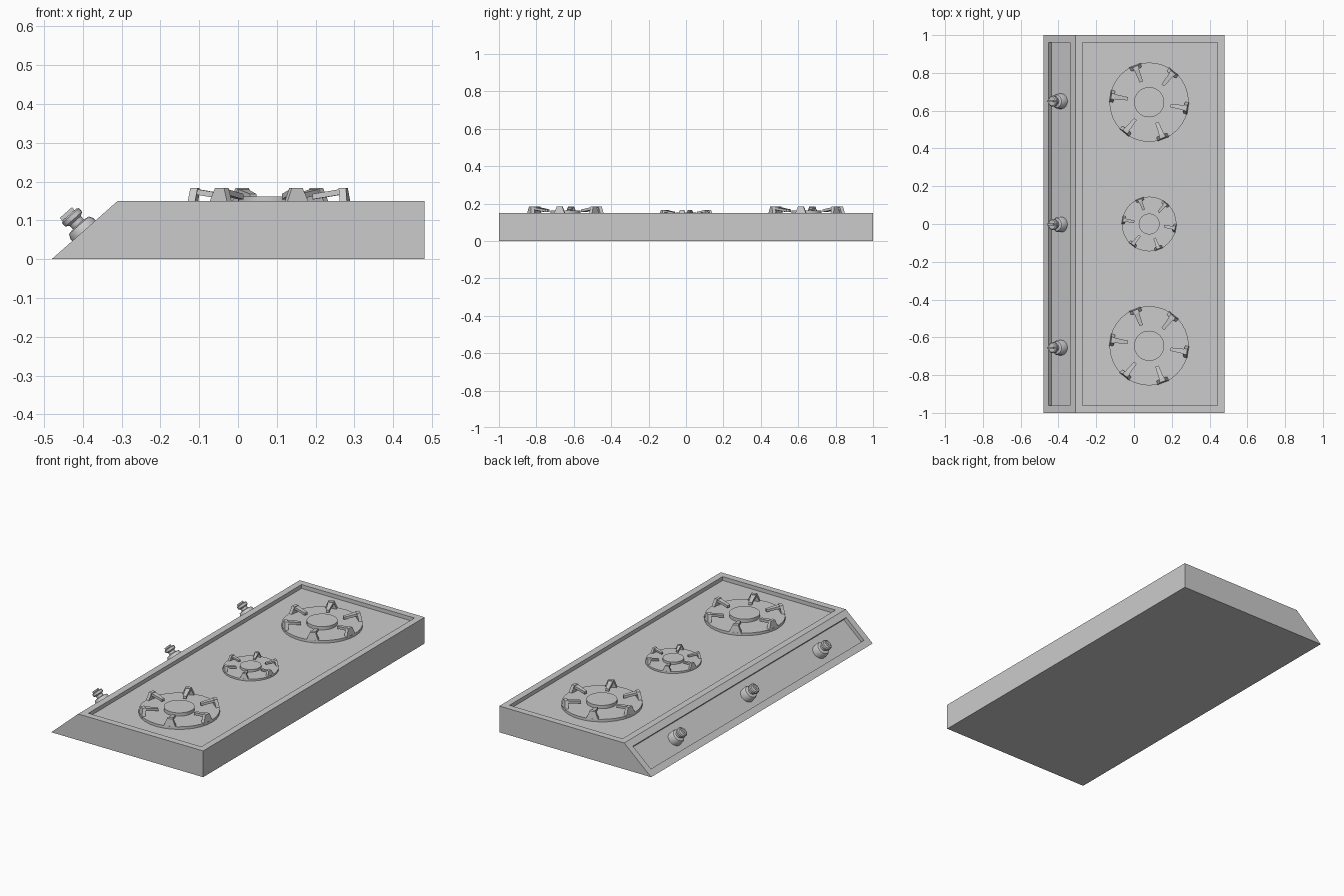
import bpy, bmesh
from math import radians, atan2
from mathutils import Matrix, Vector

cube = bpy.data.objects.get("Cube")
if cube:
    bpy.data.objects.remove(cube, do_unlink=True)

COLOUR = (0.6, 0.6, 0.6, 1)
grey = bpy.data.materials.new("light_grey")
grey.use_nodes = True
grey.diffuse_color = COLOUR
grey.node_tree.nodes["Principled BSDF"].inputs["Base Color"].default_value = COLOUR

FLOOR = 0.128          # height of the sunken hob surface
SUNK = 0.022           # depth of both recesses


def finish(name, bm, matrix=Matrix(), smooth=False):
    bmesh.ops.recalc_face_normals(bm, faces=bm.faces)
    mesh = bpy.data.meshes.new(name)
    bm.to_mesh(mesh)
    bm.free()
    mesh.materials.append(grey)
    obj = bpy.data.objects.new(name, mesh)
    bpy.context.collection.objects.link(obj)
    obj.matrix_world = matrix
    if smooth:
        bpy.ops.object.select_all(action="DESELECT")
        obj.select_set(True)
        bpy.context.view_layer.objects.active = obj
        bpy.ops.object.shade_smooth_by_angle(angle=radians(35))
    return obj


def lathe(bm, profile, steps=32):
    verts = [bm.verts.new((r, 0, z)) for r, z in profile]
    edges = [bm.edges.new(pair) for pair in zip(verts, verts[1:])]
    bmesh.ops.spin(bm, geom=verts + edges, cent=(0, 0, 0), axis=(0, 0, 1),
                   angle=radians(360), steps=steps)
    bmesh.ops.remove_doubles(bm, verts=bm.verts, dist=0.0001)


def loft(bm, start, end):
    """Closed solid between two matching outlines."""
    a = [bm.verts.new(p) for p in start]
    b = [bm.verts.new(p) for p in end]
    bm.faces.new(a)
    bm.faces.new(b[::-1])
    for i in range(len(a)):
        j = (i + 1) % len(a)
        bm.faces.new((a[i], b[i], b[j], a[j]))


# Wedge body with a sunken hob surface and a sunken control panel
bm = bmesh.new()
outline = [(-0.48, 0), (0.48, 0), (0.48, 0.15), (-0.31, 0.15)]
loft(bm, [(x, -1, z) for x, z in outline], [(x, 1, z) for x, z in outline])
bmesh.ops.recalc_face_normals(bm, faces=bm.faces)
panels = [f for f in bm.faces if f.normal.z > 0.5]
bmesh.ops.inset_individual(bm, faces=panels, thickness=0.038, use_even_offset=True)
bmesh.ops.inset_individual(bm, faces=panels, thickness=0, depth=-SUNK)
finish("hob_body", bm)


# One pan support: a tapered foot and an arm that slopes inward
def pan_support(bm):
    def foot(r_low, r_high):
        return [(r_low, -0.033, 0.01), (r_low, 0.033, 0.01),
                (r_high, 0.015, 0.055), (r_high, -0.015, 0.055)]

    def bar(r, half, low, high):
        return [(r, -half, low), (r, half, low), (r, half, high), (r, -half, high)]

    loft(bm, foot(0.209, 0.203), foot(0.19, 0.184))
    loft(bm, bar(0.2, 0.014, 0.04, 0.0545), bar(0.115, 0.009, 0.026, 0.04))


# Burners: plate, cap and six supports
def burner(label, y, scale):
    place = Matrix.Translation((0.08, y, FLOOR)) @ Matrix.Scale(scale, 4)
    bm = bmesh.new()
    lathe(bm, [(0, 0), (0.21, 0), (0.21, 0.015), (0, 0.015)])
    finish(label + "_burner_plate", bm, place, True)
    bm = bmesh.new()
    lathe(bm, [(0, 0.01), (0.08, 0.01), (0.08, 0.034), (0, 0.034)])
    finish(label + "_burner_cap", bm, place, True)
    bm = bmesh.new()
    for k in range(6):
        old = set(bm.verts)
        pan_support(bm)
        bmesh.ops.rotate(bm, verts=[v for v in bm.verts if v not in old],
                         cent=(0, 0, 0), matrix=Matrix.Rotation(radians(60 * k - 9), 3, "Z"))
    finish(label + "_pan_supports", bm, place)


burner("rear", 0.645, 1)
burner("middle", 0, 0.69)
burner("front", -0.645, 1)

# Control knobs standing square to the sloped panel
tilt = Matrix.Rotation(-atan2(0.15, 0.17), 4, "Y")
out = tilt @ Vector((0, 0, 1))
for label, y in (("rear", 0.65), ("middle", -0.003), ("front", -0.655)):
    place = Matrix.Translation(Vector((-0.397, y, 0.073)) - out * SUNK) @ tilt
    bm = bmesh.new()
    lathe(bm, [(0, -0.002), (0.04, -0.002), (0.04, 0.03), (0.034, 0.041), (0.019, 0.044),
               (0.019, 0.056), (0.029, 0.062), (0.029, 0.074), (0.024, 0.078), (0, 0.078)], 24)
    finish(label + "_knob", bm, place, True)
    bm = bmesh.new()
    bmesh.ops.create_cube(bm, size=1, matrix=Matrix.Translation((-0.004, 0, 0.08))
                          @ Matrix.Diagonal((0.042, 0.01, 0.016, 1)))
    finish(label + "_knob_grip", bm, place)
